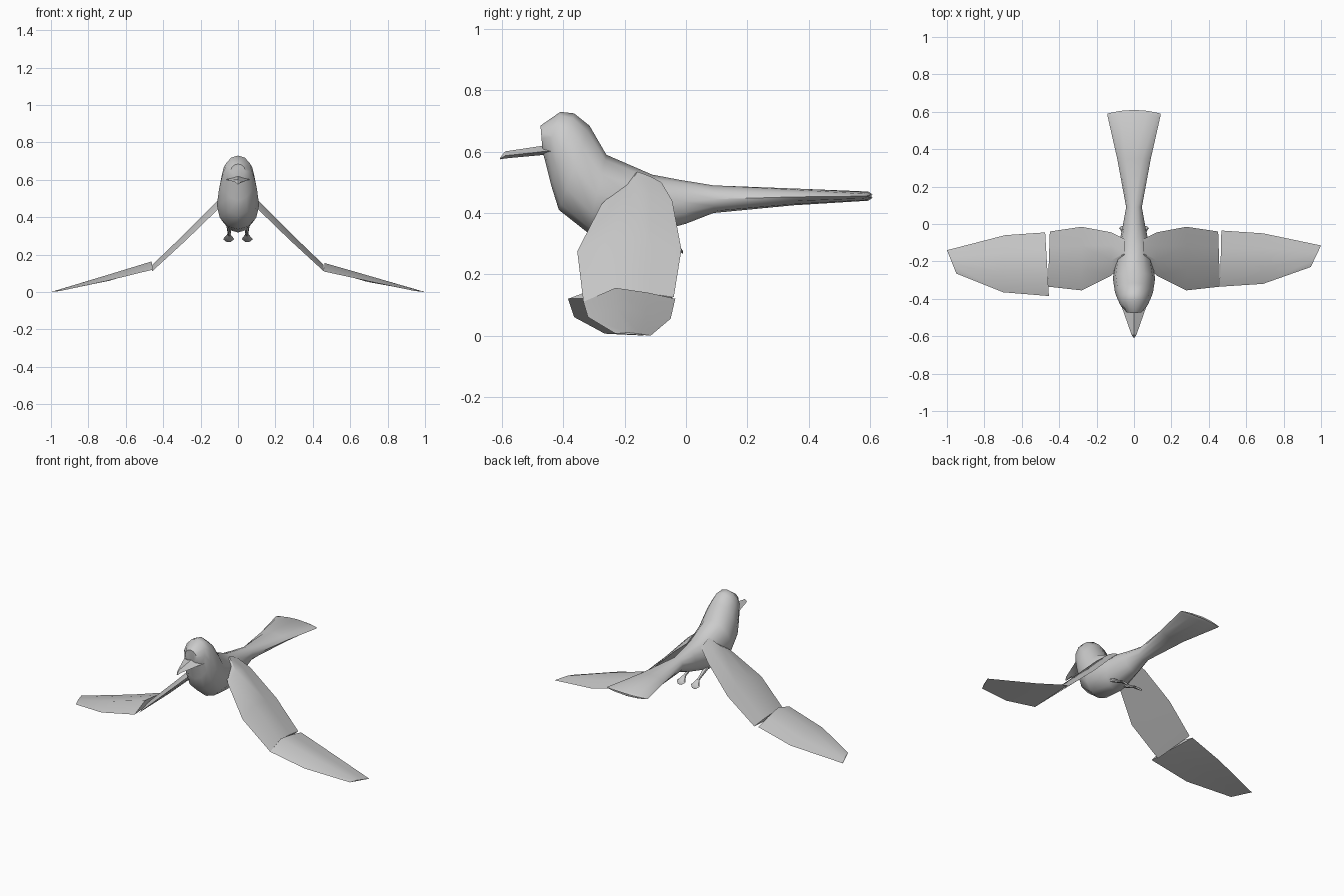
import bpy, bmesh, math
from mathutils import Vector

if "Cube" in bpy.data.objects:
    bpy.data.objects.remove(bpy.data.objects["Cube"])

grey = bpy.data.materials.new("plain grey")
grey.diffuse_color = (0.6, 0.6, 0.6, 1)
grey.use_nodes = True
grey.node_tree.nodes["Principled BSDF"].inputs["Base Color"].default_value = grey.diffuse_color


def loft(name, rings, angle=40):
    """Skin a list of equal-length point rings into a capped solid."""
    bm = bmesh.new()
    rows = [[bm.verts.new(p) for p in r] for r in rings]
    n = len(rows[0])
    for a, b in zip(rows, rows[1:]):
        for i in range(n):
            j = (i + 1) % n
            bm.faces.new((a[i], a[j], b[j], b[i]))
    bm.faces.new(rows[0])
    bm.faces.new(rows[-1])
    bmesh.ops.recalc_face_normals(bm, faces=bm.faces)
    me = bpy.data.meshes.new(name)
    bm.to_mesh(me)
    bm.free()
    me.materials.append(grey)
    ob = bpy.data.objects.new(name, me)
    bpy.context.collection.objects.link(ob)
    bpy.ops.object.select_all(action='DESELECT')
    ob.select_set(True)
    bpy.context.view_layer.objects.active = ob
    bpy.ops.object.shade_smooth_by_angle(angle=math.radians(angle))
    return ob


def section(ty, tz, by, bz, w, bulge=0, n=12):
    """Elliptical ring between a top and a bottom point, half width w."""
    out = []
    for i in range(n):
        t = 2 * math.pi * i / n
        k = (1 + math.cos(t)) / 2
        s = math.sin(t)
        out.append((w * s, by + (ty - by) * k + bulge * (1 - s * s),
                    bz + (tz - bz) * k))
    return out


# Head, body and fanned tail as one skin: top y,z / bottom y,z / half width
loft("body_and_tail", [section(*s) for s in (
    (-0.475, 0.685, -0.468, 0.60, 0.04),
    (-0.41, 0.73, -0.46, 0.57, 0.072),
    (-0.365, 0.725, -0.44, 0.49, 0.088),
    (-0.315, 0.685, -0.415, 0.41, 0.102),
    (-0.26, 0.59, -0.32, 0.335, 0.113),
    (-0.11, 0.525, -0.17, 0.318, 0.088),
    (-0.02, 0.508, 0.0, 0.365, 0.06),
    (0.09, 0.49, 0.09, 0.40, 0.042),
    (0.35, 0.48, 0.35, 0.425, 0.09),
    (0.575, 0.47, 0.575, 0.44, 0.141, 0.02),
    (0.59, 0.46, 0.59, 0.45, 0.141, 0.02))], 45)

# Beak: broad flat wedge narrowing to a blunt tip
loft("beak", [[(-a, y, zs), (0, y, zt), (a, y, zs), (0, y, zb)]
              for y, a, zs, zt, zb in (
    (-0.42, 0.075, 0.603, 0.628, 0.585),
    (-0.47, 0.056, 0.600, 0.619, 0.589),
    (-0.59, 0.014, 0.587, 0.601, 0.578),
    (-0.607, 0.004, 0.577, 0.580, 0.575))], 30)


def wing(name, side, stations):
    """Lens-shaped wing panel from front and back edge points with camber."""
    rings = []
    for front, back, camber in stations:
        f, b = Vector(front), Vector(back)
        up = Vector((0, 0, camber))
        ring = [f, f.lerp(b, 0.35) + up, f.lerp(b, 0.7) + up * 0.55,
                b, f.lerp(b, 0.5)]
        rings.append([(side * p.x, p.y, p.z) for p in ring])
    loft(name, rings, 35)


inner = (((0.05, -0.20, 0.50), (0.05, -0.08, 0.50), 0.035),
         ((0.12, -0.275, 0.43), (0.12, -0.045, 0.44), 0.045),
         ((0.28, -0.355, 0.275), (0.28, -0.015, 0.28), 0.04),
         ((0.46, -0.335, 0.11), (0.45, -0.04, 0.125), 0.032))
outer_right = (((0.46, -0.335, 0.11), (0.467, -0.035, 0.12), 0.042),
               ((0.69, -0.32, 0.06), (0.69, -0.05, 0.055), 0.032),
               ((0.945, -0.23, 0.006), (1.0, -0.115, 0.0), 0.006))
outer_left = (((0.455, -0.385, 0.12), (0.475, -0.045, 0.125), 0.042),
              ((0.70, -0.365, 0.06), (0.69, -0.06, 0.06), 0.032),
              ((0.95, -0.265, 0.006), (1.0, -0.14, 0.0), 0.006))

# Wings in two panels each side
wing("right_inner_wing", 1, inner)
wing("left_inner_wing", -1, inner)
wing("right_outer_wing", 1, outer_right)
wing("left_outer_wing", -1, outer_left)


def oval(x, y, z, rx, rz, n=8):
    return [(x + rx * math.cos(2 * math.pi * i / n), y,
             z + rz * math.sin(2 * math.pi * i / n)) for i in range(n)]


# Trailing legs ending in fanned feet
for side, label in ((1, "right"), (-1, "left")):
    loft(label + "_leg", [oval(side * 0.046, -0.14, 0.355, 0.016, 0.016),
                          oval(side * 0.047, -0.09, 0.325, 0.010, 0.010),
                          oval(side * 0.048, -0.05, 0.305, 0.008, 0.008)])
    loft(label + "_foot", [oval(side * 0.048, -0.055, 0.307, 0.009, 0.009),
                           oval(side * 0.050, -0.022, 0.283, 0.030, 0.009),
                           oval(side * 0.050, -0.010, 0.272, 0.016, 0.005)])
